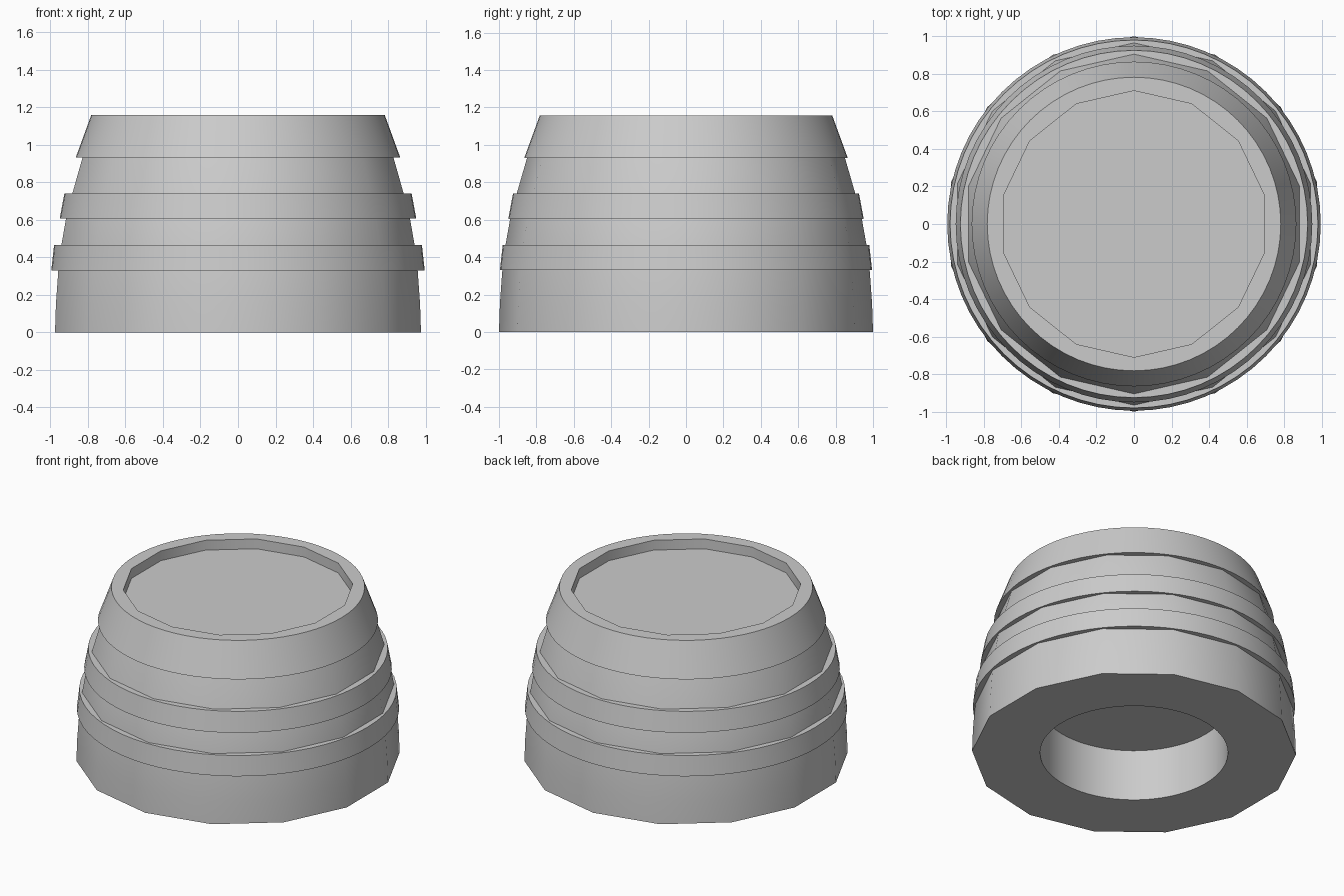
import bpy
import bmesh
from math import sin, cos, tau, radians

if "Cube" in bpy.data.objects:
    bpy.data.objects.remove(bpy.data.objects["Cube"], do_unlink=True)

grey = bpy.data.materials.new("light_grey")
grey.use_nodes = True
grey.diffuse_color = (0.6, 0.6, 0.6, 1)
grey.node_tree.nodes["Principled BSDF"].inputs["Base Color"].default_value = (0.6, 0.6, 0.6, 1)

FACETS = 14   # coarse faceted shell
ROUND = 64    # smooth bands


def lathe(name, profile, sides, hollow=False):
    """Revolve (radius, height) points; hollow closes the profile, otherwise the ends are capped."""
    bm = bmesh.new()
    rings = [[bm.verts.new((r * sin(tau * i / sides), r * cos(tau * i / sides), z))
              for i in range(sides)] for r, z in profile]
    pairs = list(zip(rings, rings[1:]))
    if hollow:
        pairs.append((rings[-1], rings[0]))
    else:
        bm.faces.new(rings[0])
        bm.faces.new(rings[-1])
    for a, b in pairs:
        for i in range(sides):
            j = (i + 1) % sides
            bm.faces.new((a[i], a[j], b[j], b[i]))
    bmesh.ops.recalc_face_normals(bm, faces=bm.faces)
    mesh = bpy.data.meshes.new(name)
    bm.to_mesh(mesh)
    bm.free()
    mesh.materials.append(grey)
    obj = bpy.data.objects.new(name, mesh)
    bpy.context.collection.objects.link(obj)
    return obj


def select(obj):
    bpy.ops.object.select_all(action='DESELECT')
    obj.select_set(True)
    bpy.context.view_layer.objects.active = obj


def carve(obj, cutter):
    """Subtract the cutter and discard it."""
    cutter.hide_render = True
    mod = obj.modifiers.new("carve", 'BOOLEAN')
    mod.operation = 'DIFFERENCE'
    mod.solver = 'EXACT'
    mod.object = cutter
    select(obj)
    bpy.ops.object.modifier_apply(modifier=mod.name)
    bpy.data.objects.remove(cutter, do_unlink=True)


# Faceted tapering body with a round socket underneath
body = lathe("body", [(1.0, 0), (0.995, 0.15), (0.982, 0.33), (0.965, 0.465),
                      (0.94, 0.605), (0.905, 0.74), (0.85, 0.93), (0.843, 0.95)], FACETS)
carve(body, lathe("socket_cutter", [(0.58, -0.1), (0.58, 0.35)], ROUND))

# Round bands that step out from the body
lower_band = lathe("lower_band", [(0.9, 0.33), (0.995, 0.33), (0.98, 0.465), (0.9, 0.465)],
                   ROUND, hollow=True)
middle_band = lathe("middle_band", [(0.85, 0.605), (0.95, 0.605), (0.925, 0.74), (0.85, 0.74)],
                    ROUND, hollow=True)

# Round cap with a shallow faceted recess
cap = lathe("cap", [(0.865, 0.93), (0.782, 1.157)], ROUND)
carve(cap, lathe("recess_cutter", [(0.71, 1.09), (0.71, 1.3)], FACETS))

for part in (body, lower_band, middle_band, cap):
    select(part)
    bpy.ops.object.shade_smooth_by_angle(angle=radians(30))
